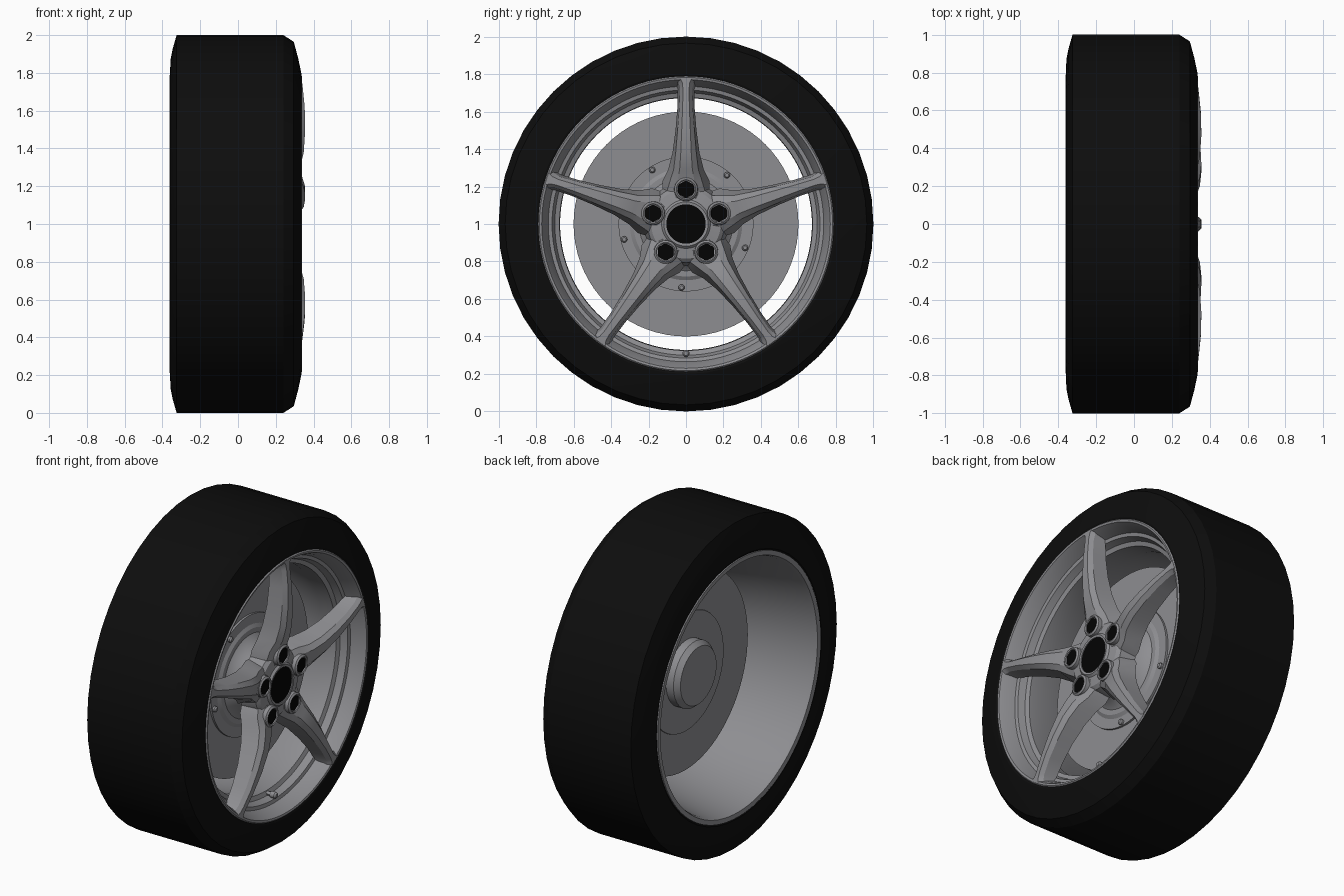
import bpy, bmesh
from math import sin, cos, pi, radians
from mathutils import Vector

cube = bpy.data.objects.get("Cube")
if cube:
    bpy.data.objects.remove(cube, do_unlink=True)


def material(name, rgb):
    m = bpy.data.materials.new(name)
    m.use_nodes = True
    m.diffuse_color = (*rgb, 1)
    bsdf = m.node_tree.nodes["Principled BSDF"]
    bsdf.inputs["Base Color"].default_value = (*rgb, 1)
    bsdf.inputs["Roughness"].default_value = 0.6
    return m


RUBBER = material("black rubber", (0.004, 0.004, 0.004))
ALLOY = material("grey alloy", (0.27, 0.27, 0.285))
HOLE = material("deep black", (0.001, 0.001, 0.001))


def finish(name, bm, mat, angle=30):
    bmesh.ops.remove_doubles(bm, verts=bm.verts, dist=1e-5)
    bmesh.ops.recalc_face_normals(bm, faces=bm.faces)
    mesh = bpy.data.meshes.new(name)
    bm.to_mesh(mesh)
    bm.free()
    mesh.materials.append(mat)
    obj = bpy.data.objects.new(name, mesh)
    bpy.context.collection.objects.link(obj)
    bpy.ops.object.select_all(action="DESELECT")
    obj.select_set(True)
    bpy.context.view_layer.objects.active = obj
    bpy.ops.object.shade_smooth_by_angle(angle=radians(angle))
    return obj


def lathe(name, profile, mat, segs=64, at=(0, 0), closed=False):
    """Turn a (radius, x) profile about an axis along x, placed at (y, z - 1)."""
    bm = bmesh.new()
    vs = [bm.verts.new((x, 0, r)) for r, x in profile]
    pairs = list(zip(vs, vs[1:])) + ([(vs[-1], vs[0])] if closed else [])
    es = [bm.edges.new(p) for p in pairs]
    bmesh.ops.spin(bm, geom=vs + es, cent=(0, 0, 0), axis=(1, 0, 0),
                   angle=2 * pi, steps=segs)
    obj = finish(name, bm, mat)
    obj.location = (0, at[0], 1 + at[1])
    return obj


def polar(r, a):
    return (r * cos(a), r * sin(a))


# Tyre
lathe("tyre", [(0.785, -0.35), (0.80, -0.36), (0.87, -0.357), (0.93, -0.345),
               (1.0, -0.325), (1.0, 0.24), (0.965, 0.295), (0.88, 0.318),
               (0.80, 0.335), (0.785, 0.33)], RUBBER, 48, closed=True)

# Rim with stepped front flange and tapering barrel
lathe("rim", [(0.79, 0.33), (0.782, 0.338), (0.77, 0.335), (0.752, 0.30),
              (0.735, 0.25), (0.715, 0.245), (0.70, 0.205), (0.675, 0.195),
              (0.672, 0.10), (0.70, -0.05), (0.752, -0.335), (0.762, -0.36),
              (0.79, -0.362)], ALLOY, 96, closed=True)

# Brake disc with hub stub at the back
lathe("brake_disc", [(0, 0.055), (0.60, 0.055), (0.60, 0.0), (0.36, 0.0),
                     (0.358, -0.005), (0.20, -0.005), (0.20, -0.055),
                     (0.175, -0.085), (0, -0.085)], ALLOY, 72)

# Raised carrier ring and conical bell behind the spokes
lathe("carrier_ring", [(0.36, 0.05), (0.36, 0.068), (0.30, 0.068), (0.28, 0.08),
                       (0.25, 0.08), (0.21, 0.11), (0.17, 0.20), (0.16, 0.25),
                       (0, 0.25)], ALLOY)
for k in range(5):
    lathe("carrier_bolt", [(0.017, 0.06), (0.017, 0.08), (0.01, 0.088), (0, 0.088)],
          ALLOY, 12, polar(0.34, radians(50 + 72 * k)))

# Wheel hub with black centre bore
lathe("hub", [(0.105, 0.17), (0.105, 0.298), (0.118, 0.30), (0.13, 0.288),
              (0.185, 0.28), (0.205, 0.262), (0.225, 0.17)], ALLOY, closed=True)
lathe("centre_bore", [(0.108, 0.20), (0.108, 0.292), (0, 0.292)], HOLE, 48)

# Spoke stations: radius, ridge x, ridge half width, shoulder, base, depth
STATIONS = [
    (0.11, 0.284, 0.050, 0.065, 0.075, 0.11),
    (0.18, 0.290, 0.052, 0.100, 0.125, 0.12),
    (0.23, 0.300, 0.045, 0.085, 0.125, 0.12),
    (0.29, 0.327, 0.034, 0.066, 0.095, 0.13),
    (0.38, 0.348, 0.028, 0.055, 0.072, 0.13),
    (0.50, 0.356, 0.023, 0.045, 0.056, 0.12),
    (0.62, 0.353, 0.018, 0.036, 0.046, 0.11),
    (0.72, 0.343, 0.016, 0.032, 0.044, 0.10),
    (0.755, 0.339, 0.020, 0.042, 0.058, 0.09),
    (0.783, 0.337, 0.035, 0.070, 0.080, 0.08),
]


def spoke(a):
    bm = bmesh.new()
    out, side = Vector((0, cos(a), sin(a))), Vector((0, -sin(a), cos(a)))
    rings = []
    for r, h, c, w, b, d in STATIONS:
        half = [(b, h - d), (w, h - 0.024), (c, h)]
        section = half + [(-t, x) for t, x in reversed(half)]
        rings.append([bm.verts.new(out * r + side * t + Vector((x, 0, 1)))
                      for t, x in section])
    for p, q in zip(rings, rings[1:]):
        n = len(p)
        for i in range(n):
            j = (i + 1) % n
            bm.faces.new((p[i], p[j], q[j], q[i]))
    bm.faces.new(rings[0])
    bm.faces.new(rings[-1])
    finish("spoke", bm, ALLOY, 22)


# Five spokes, each with a lug seat and hexagonal socket at its root
for k in range(5):
    angle = radians(90 + 72 * k)
    spoke(angle)
    spot = polar(0.185, angle)
    lathe("lug_seat", [(0.046, 0.25), (0.046, 0.312), (0.052, 0.316),
                       (0.062, 0.308), (0.066, 0.25)], ALLOY, 24, spot, True)
    lathe("lug_socket", [(0.048, 0.26), (0.048, 0.306), (0, 0.306)], HOLE, 6, spot)

# Valve stem at the bottom of the rim
lathe("valve_stem", [(0.012, 0.18), (0.012, 0.225), (0.019, 0.228),
                     (0.019, 0.255), (0.012, 0.265), (0, 0.265)],
      ALLOY, 12, (0, -0.69))
